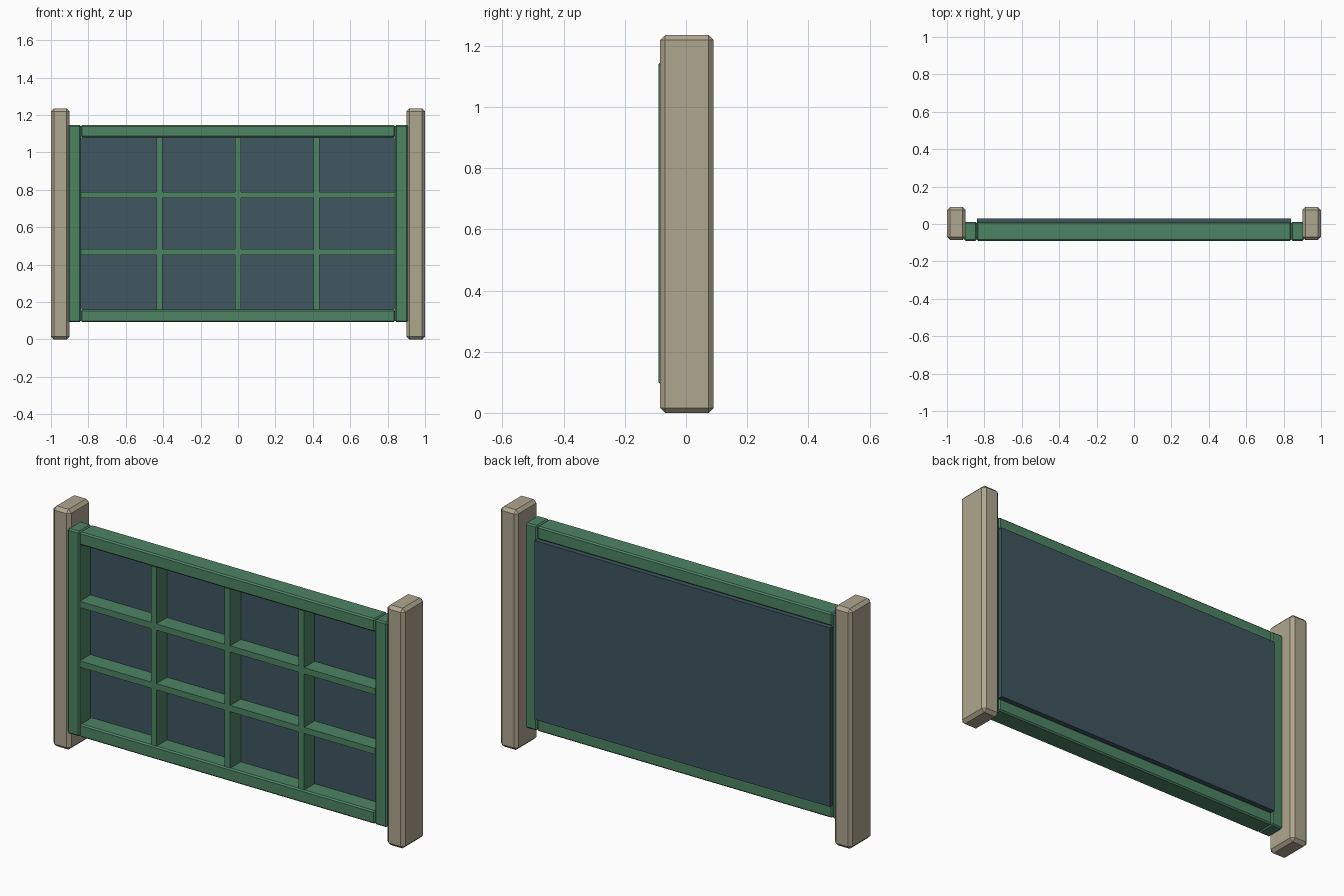
import bpy
import bmesh

if "Cube" in bpy.data.objects:
    bpy.data.objects.remove(bpy.data.objects["Cube"])


def material(name, rgb):
    m = bpy.data.materials.new(name)
    m.diffuse_color = (*rgb, 1.0)
    m.use_nodes = True
    m.node_tree.nodes["Principled BSDF"].inputs["Base Color"].default_value = m.diffuse_color
    return m


STONE = material("warm_stone", (0.43, 0.38, 0.275))
GREEN = material("painted_green", (0.075, 0.23, 0.127))
GLASS = material("dark_glass", (0.05, 0.092, 0.117))


def box(name, x, y, z, mat, chamfer=0.0):
    """Box from (min, max) ranges, with flat chamfered edges."""
    bm = bmesh.new()
    bmesh.ops.create_cube(bm, size=1.0)
    for v in bm.verts:
        v.co = [r[0] + (c + 0.5) * (r[1] - r[0]) for c, r in zip(v.co, (x, y, z))]
    if chamfer:
        bmesh.ops.bevel(bm, geom=bm.edges[:], offset=chamfer, segments=1,
                        profile=0.5, affect='EDGES')
    mesh = bpy.data.meshes.new(name)
    bm.to_mesh(mesh)
    bm.free()
    mesh.materials.append(mat)
    obj = bpy.data.objects.new(name, mesh)
    bpy.context.collection.objects.link(obj)
    return obj


INNER_X = 0.84                 # half width of the opening
Z_LOW, Z_HIGH = 0.16, 1.08     # opening height
FRAME_Y = (-0.09, 0.012)
BAR = 0.016                    # half width of the glazing bars
BAR_Y = (-0.086, 0.001)

# Side posts and frame stiles
for side, s in (("left", -1), ("right", 1)):
    box(side + "_post", sorted((s * 0.9, s * 1.0)), (-0.085, 0.09),
        (0.0, 1.235), STONE, 0.016)
    box(side + "_stile", sorted((s * INNER_X, s * 0.908)), FRAME_Y,
        (0.093, 1.147), GREEN, 0.007)

# Top and bottom rails
box("top_rail", (-INNER_X, INNER_X), FRAME_Y, (Z_HIGH, 1.147), GREEN, 0.007)
box("bottom_rail", (-INNER_X, INNER_X), FRAME_Y, (0.093, Z_LOW), GREEN, 0.007)

# Glass pane, standing slightly proud at the back
box("glass_pane", (-INNER_X, INNER_X), (0.0, 0.03), (Z_LOW, Z_HIGH), GLASS)

# Glazing bars: three upright, two level
for i in range(1, 4):
    cx = -INNER_X + i * 2 * INNER_X / 4
    box(f"upright_bar_{i}", (cx - BAR, cx + BAR), BAR_Y, (Z_LOW, Z_HIGH), GREEN)
for i in range(1, 3):
    cz = Z_LOW + i * (Z_HIGH - Z_LOW) / 3
    box(f"level_bar_{i}", (-INNER_X, INNER_X), BAR_Y, (cz - BAR, cz + BAR), GREEN)
